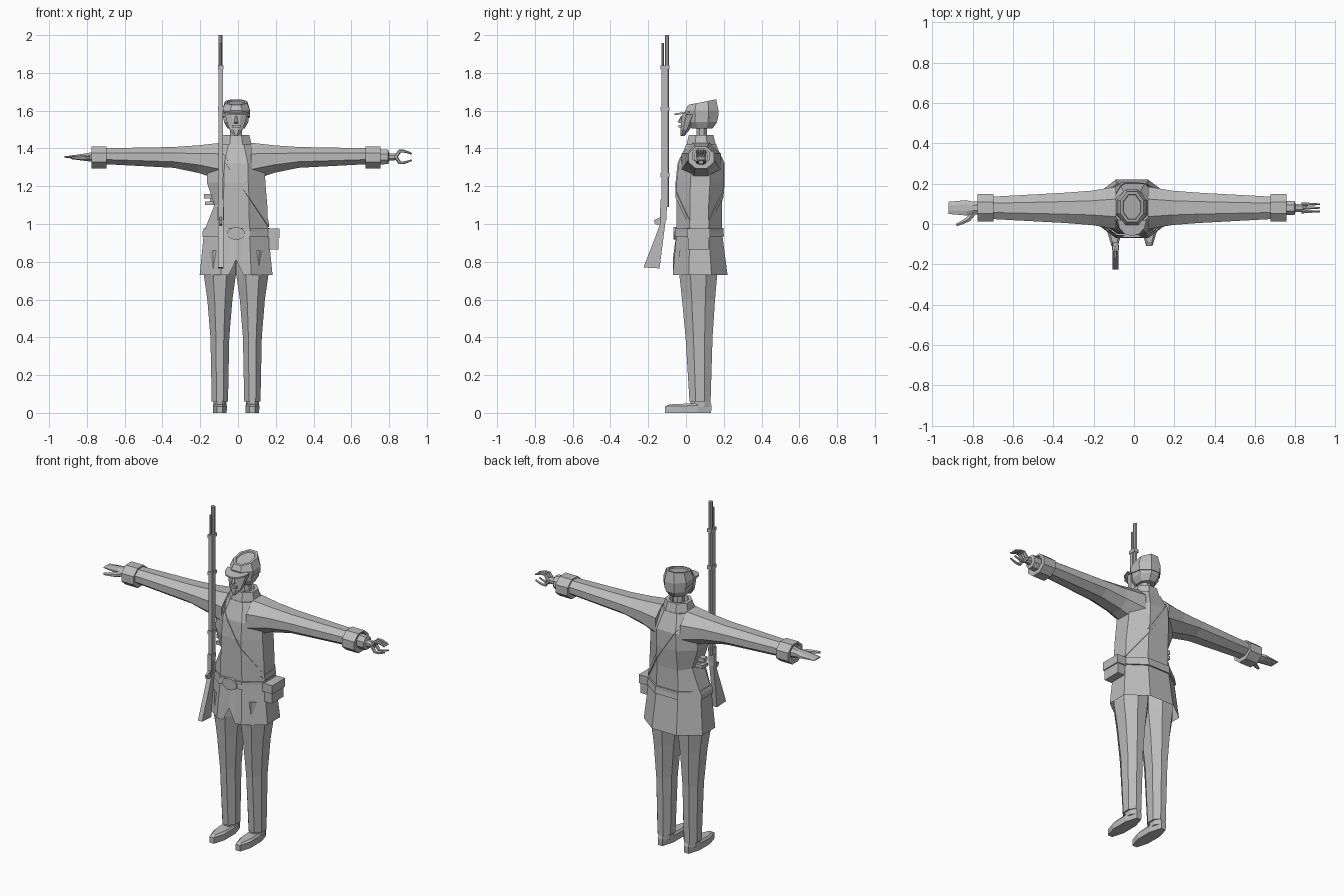
import bpy, bmesh, math
from mathutils import Vector

default_cube = bpy.data.objects.get("Cube")
if default_cube:
    bpy.data.objects.remove(default_cube)

shade = (.5, .5, .5, 1)
grey = bpy.data.materials.new("plain_grey")
grey.use_nodes = True
grey.diffuse_color = shade
grey.node_tree.nodes["Principled BSDF"].inputs["Base Color"].default_value = shade

middle = -.01       # body centre line
arm_depth = .08     # arm centre line
hand_height = 1.355
SIDES = ((1, "left"), (-1, "right"))


def finish(bm, name):
    bmesh.ops.recalc_face_normals(bm, faces=bm.faces)
    mesh = bpy.data.meshes.new(name)
    bm.to_mesh(mesh)
    bm.free()
    mesh.materials.append(grey)
    obj = bpy.data.objects.new(name, mesh)
    bpy.context.collection.objects.link(obj)
    return obj


def skin(rings, open_start=False):
    bm = bmesh.new()
    loops = [[bm.verts.new(point) for point in ring] for ring in rings]
    for low, high in zip(loops, loops[1:]):
        for i in range(len(low)):
            bm.faces.new((low[i - 1], low[i], high[i], high[i - 1]))
    if not open_start:
        bm.faces.new(loops[0])
    bm.faces.new(loops[-1])
    return bm


def loft(name, rings):
    return finish(skin(rings), name)


def polygon(sides):
    """Regular polygon with a flat on each axis, touching the unit square."""
    step = math.tau / sides
    reach = math.cos(step / 2)
    angles = [step * (i + .5) for i in range(sides)]
    return [(math.cos(a) / reach, math.sin(a) / reach) for a in angles]


def ring(z, half, front, back, centre=middle, sides=8, tilt=0):
    depth = (back - front) / 2
    return [(centre + u * half, front + depth + v * depth, z + v * tilt) for u, v in polygon(sides)]


def arm_ring(x, deep, tall, height=hand_height):
    return [(x, arm_depth + u * deep, height + v * tall) for u, v in polygon(8)]


def sleeve_ring(x, deep, tall):
    """Arms hang lower where they are thicker."""
    return arm_ring(x, deep, tall, 1.38 - tall / 2)


def box(name, x, y, bottom, width, depth, height):
    loft(name, [ring(z, width / 2, y - depth / 2, y + depth / 2, x, sides=4)
                for z in (bottom, bottom + height)])


def plate(name, outline, x, thickness):
    loft(name, [[(x + side * thickness / 2, y, z) for y, z in outline] for side, word in SIDES])


def tube(name, path, thick, thin, sides=6):
    """Tapered rod that follows a path."""
    path = [Vector(point) for point in path]
    last = len(path) - 1
    rings = []
    for i, point in enumerate(path):
        along = path[min(i + 1, last)] - path[max(i - 1, 0)]
        turn = along.to_track_quat('Z', 'Y')
        radius = thick + (thin - thick) * i / last
        rings.append([point + turn @ Vector((u * radius, v * radius, 0)) for u, v in polygon(sides)])
    loft(name, rings)


# Coat with a notch in the front hem and a hollow in the right flank
def coat_ring(z, half, front, back, notch=0, hollow=0):
    points = ring(z, half, front, back)
    points = [(x + hollow if x < middle - half / 2 else x, y, z) for x, y, z in points]
    flap = half / 5
    points[6:6] = [(middle - flap, front, z), (middle, front, z + notch), (middle + flap, front, z)]
    return points


coat_rings = [coat_ring(.73, .193, -.07, .22, notch=.08),
              coat_ring(.96, .17, -.05, .19),
              coat_ring(1.1, .165, -.05, .19, hollow=.05),
              coat_ring(1.22, .155, -.05, .2),
              coat_ring(1.32, .15, -.04, .2),
              coat_ring(1.42, .1, 0, .16)]
finish(skin(coat_rings, open_start=True), "coat")


# Belt and shoulder strap are thin bands sliced from the coat surface
def band(name, through, normal, width, thickness):
    bm = skin(coat_rings, open_start=True)
    normal = Vector(normal).normalized()
    for side, word in SIDES:
        everything = bm.verts[:] + bm.edges[:] + bm.faces[:]
        bmesh.ops.bisect_plane(bm, geom=everything, plane_co=Vector(through) + normal * side * width / 2,
                               plane_no=normal * side, clear_outer=True)
    solid = finish(bm, name).modifiers.new("thickness", 'SOLIDIFY')
    solid.thickness = thickness
    solid.offset = 1


band("belt", through=(0, 0, .955), normal=(0, 0, 1), width=.045, thickness=.008)
band("shoulder_strap", through=(.16, 0, 1), normal=(3, 0, 2), width=.018, thickness=.005)
loft("buckle", [[(middle + u * .046, y, .95 + v * .033) for u, v in polygon(12)] for y in (-.04, -.067)])

# Collar and neck
loft("collar", [ring(1.41, .085, 0, .16), ring(1.47, .07, .015, .145),
                ring(1.47, .05, .03, .13), ring(1.44, .045, .035, .125)])
loft("neck", [ring(z, .032, .055, .112) for z in (1.42, 1.53)])

# Head, with a cap whose sunken crown slopes forward
loft("head", [ring(1.505, .045, .03, .14), ring(1.54, .065, 0, .165), ring(1.6, .068, 0, .168)])
loft("cap", [ring(1.565, .072, 0, .17, tilt=-.01), ring(1.6, .075, -.005, .172),
             ring(1.645, .058, .01, .16, tilt=.015), ring(1.645, .045, .022, .146, tilt=.012),
             ring(1.638, .042, .025, .143, tilt=.012)])
brim_arc = [math.pi * i / 6 for i in range(7)]
loft("cap_brim", [[(middle + .072 * math.cos(a), .02 - .08 * math.sin(a), z - .012 * math.sin(a))
                   for a in brim_arc] for z in (1.588, 1.597)])

# Face narrowing to a pointed beard
loft("face", [ring(1.465, .008, -.03, -.01), ring(1.5, .036, -.03, .02), ring(1.58, .06, -.022, .06)])
tube("nose", [(middle, -.02, 1.57), (middle, -.033, 1.535)], thick=.005, thin=.011)
box("moustache", middle, -.03, 1.51, width=.045, depth=.02, height=.013)

for side, word in SIDES:
    # Sleeve and open cuff
    sleeve = ((.08, .105, .1), (.2, .085, .073), (.33, .075, .055), (.7, .055, .042))
    cuff = ((.685, .068, .058), (.765, .068, .058), (.765, .045, .04), (.75, .045, .04))
    for part, sizes in (("sleeve", sleeve), ("cuff", cuff)):
        loft(f"{word}_{part}", [sleeve_ring(middle + side * x, deep, tall) for x, deep, tall in sizes])

    # Trouser leg swelling from ankle to hip
    foot = middle + side * .086
    leg = []
    for z in (.06, .4, .6, .73, .86):
        rise = min(1, z / .73)
        leg.append(ring(z, .043 + .042 * rise ** 3, .02 - .055 * rise ** 1.5,
                        .13 + .035 * rise ** 2, centre=foot))
    loft(word + "_trouser_leg", leg)

    # Boot and ankle
    loft(word + "_boot", [ring(0, .036, -.11, .133, foot), ring(.038, .037, -.11, .135, foot, tilt=.003),
                          ring(.05, .028, -.09, .13, foot, tilt=.005)])
    loft(word + "_ankle", [ring(z, .034, .025, .13, foot) for z in (.03, .075)])

# Right hand lies flat with fingers together and a thumb
loft("right_hand", [arm_ring(-.75, .035, .03), arm_ring(-.8, .03, .02),
                    arm_ring(-.83, .038, .015), arm_ring(-.92, .03, .003)])
thumb_steps = [i / 3 for i in range(4)]
tube("right_thumb", [(-.79 - .09 * t, .065 - .07 * math.sqrt(t), 1.35) for t in thumb_steps],
     thick=.016, thin=.006)

# Left hand is turned on edge with curled fingers
loft("left_hand", [arm_ring(.735, .035, .04), arm_ring(.795, .035, .038),
                   arm_ring(.8, .02, .02), arm_ring(.845, .02, .016)])
curl = [i / 4 for i in range(5)]
for side, fingers in ((1, (-1, 0, 1)), (-1, (-1, 1))):
    for finger in fingers:
        tube("left_finger", [(.835 + .085 * t, arm_depth + finger * .018,
                              hand_height + side * .032 * math.sin(2.6 * math.sqrt(t))) for t in curl],
             thick=.009, thin=.004)

# Hip pouch with overhanging flap
box("hip_pouch", .19, .066, .865, width=.05, depth=.11, height=.1)
box("pouch_flap", .19, .066, .925, width=.062, depth=.122, height=.05)

# Small fittings on the right flank
box("flank_fitting_upper", -.157, .07, 1.135, width=.045, depth=.035, height=.025)
box("flank_fitting_lower", -.145, .07, 1.1, width=.06, depth=.05, height=.02)
box("flank_fitting_post", -.142, .07, 1.1, width=.015, depth=.015, height=.06)

# Rifle: stock, forestock, barrel, bands, trigger guard and lock
rifle = -.092
plate("rifle_stock", [(-.095, 1.13), (-.105, 1.04), (-.14, .765), (-.225, .77),
                      (-.163, .93), (-.137, 1), (-.136, 1.13)], rifle, thickness=.028)
box("rifle_forestock", rifle, -.118, 1.1, width=.024, depth=.024, height=.74)
loft("rifle_barrel", [ring(z, .011, -.112, -.09, rifle) for z in (1.09, 2)])
loft("rifle_ramrod", [ring(z, .006, -.13, -.117, rifle) for z in (1.8, 1.957)])
for z in (1.25, 1.6, 1.82):
    box("rifle_band", rifle, -.111, z, width=.028, depth=.046, height=.02)
plate("rifle_trigger_guard", [(-.13, 1.04), (-.17, 1.02), (-.165, 1), (-.13, .99)], rifle, thickness=.012)
box("rifle_lock", rifle, -.116, 1.02, width=.036, depth=.024, height=.07)
